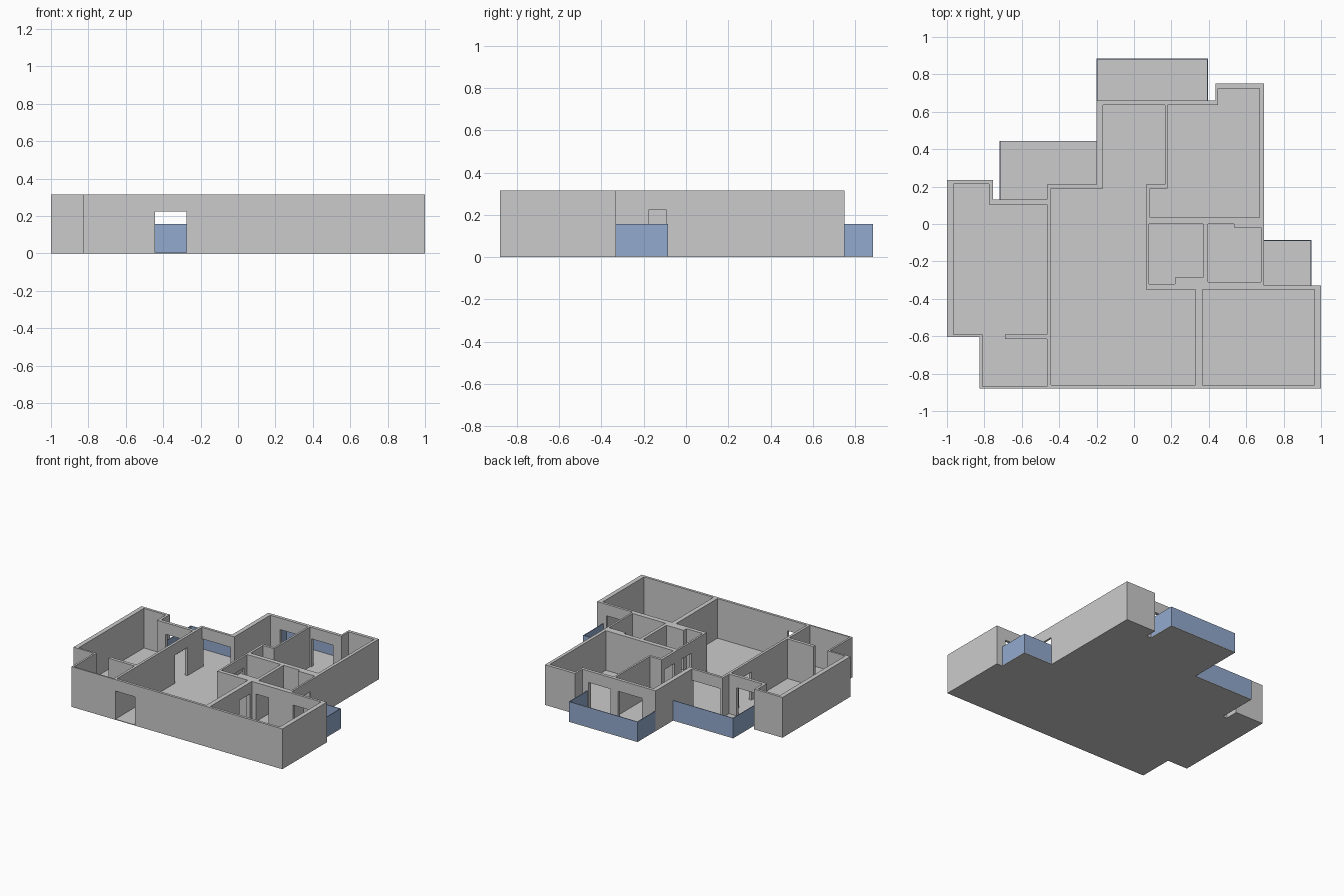
import bpy, bmesh

if "Cube" in bpy.data.objects:
    bpy.data.objects.remove(bpy.data.objects["Cube"])

FLOOR, TOP, DOOR, RAIL = 0.005, 0.315, 0.225, 0.158


def plan_solid(name, loops, z0, z1):
    """Extrude a flat plan; inner loops become holes."""
    cu = bpy.data.curves.new(name + "_plan", 'CURVE')
    cu.dimensions = '2D'
    cu.fill_mode = 'BOTH'
    cu.extrude = (z1 - z0) / 2
    for pts in loops:
        sp = cu.splines.new('POLY')
        sp.points.add(len(pts) - 1)
        for p, (x, y) in zip(sp.points, pts):
            p.co = (x, y, 0, 1)
        sp.use_cyclic_u = True
    tmp = bpy.data.objects.new(name + "_tmp", cu)
    bpy.context.collection.objects.link(tmp)
    dg = bpy.context.evaluated_depsgraph_get()
    me = bpy.data.meshes.new_from_object(tmp.evaluated_get(dg))
    bpy.data.objects.remove(tmp)
    bm = bmesh.new()
    bm.from_mesh(me)
    bmesh.ops.remove_doubles(bm, verts=bm.verts, dist=1e-4)
    bmesh.ops.translate(bm, verts=bm.verts, vec=(0, 0, (z0 + z1) / 2))
    bmesh.ops.recalc_face_normals(bm, faces=bm.faces)
    for f in bm.faces:
        f.smooth = False
    bm.to_mesh(me)
    bm.free()
    me.name = name
    me.materials.clear()
    ob = bpy.data.objects.new(name, me)
    bpy.context.collection.objects.link(ob)
    return ob


def rect(x0, x1, y0, y1):
    return [(x0, y0), (x1, y0), (x1, y1), (x0, y1)]


# Building outline and rooms
outline = [(-1, .235), (-.755, .235), (-.755, .13), (-.465, .13), (-.465, .21),
           (-.2, .21), (-.2, .66), (.435, .66), (.435, .75), (.695, .75),
           (.695, -.33), (1, -.33), (1, -.88), (-.825, -.88), (-.825, -.605), (-1, -.605)]
left_room = [(-.965, .215), (-.775, .215), (-.775, .105), (-.465, .105), (-.465, -.59),
             (-.69, -.59), (-.69, -.615), (-.465, -.615), (-.465, -.87), (-.81, -.87),
             (-.81, -.59), (-.965, -.59)]
hall = [(-.445, -.86), (.33, -.86), (.33, -.35), (.065, -.35), (.065, .21), (.165, .21),
        (.165, .635), (-.165, .635), (-.165, .19), (-.445, .19)]
back_room = [(.18, .635), (.45, .635), (.45, .725), (.67, .725), (.67, .035),
             (.085, .035), (.085, .19), (.18, .19)]
bath_left = [(.08, 0), (.37, 0), (.37, -.285), (.22, -.285), (.22, -.32), (.08, -.32)]
bath_right = [(.395, 0), (.535, 0), (.535, -.02), (.68, -.02), (.68, -.31), (.395, -.31)]
front_room = rect(.365, .965, -.86, -.35)

walls = plan_solid("walls", [outline, left_room, hall, back_room, bath_left,
                             bath_right, front_room], FLOOR, TOP)

# Door openings: x0, x1, y0, y1
doors = [(-.445, -.275, -.9, -.84),     # entrance
         (-.444, -.2, .17, .23),        # hall to balcony
         (-.7, -.53, .09, .15),         # left room to balcony
         (-.08, .125, .62, .68),        # hall to back balcony
         (.19, .38, .62, .68),          # back room to back balcony
         (-.48, -.43, -.145, .01),      # left room
         (.05, .1, .05, .17),           # back room
         (.05, .1, -.16, -.04),         # left bath
         (.31, .38, -.5, -.37),         # front room
         (.4, .51, -.37, -.3),          # right bath
         (.72, .92, -.37, -.31),        # front room to side balcony
         (.66, .72, -.175, -.095)]      # right bath to side balcony
cutter = plan_solid("door_cutter", [rect(*d) for d in doors], -.05, DOOR)
mod = walls.modifiers.new("doors", 'BOOLEAN')
mod.operation = 'DIFFERENCE'
mod.solver = 'EXACT'
mod.object = cutter
dg = bpy.context.evaluated_depsgraph_get()
cut_mesh = bpy.data.meshes.new_from_object(walls.evaluated_get(dg))
walls.modifiers.clear()
walls.data = cut_mesh
bpy.data.objects.remove(cutter)

# Floor under rooms and balconies
plan_solid("floor", [[(-1, .235), (-.755, .235), (-.755, .13), (-.72, .13), (-.72, .445),
                      (-.2, .445), (-.2, .885), (.395, .885), (.395, .66), (.435, .66),
                      (.435, .75), (.695, .75), (.695, -.085), (.95, -.085), (.95, -.33),
                      (1, -.33), (1, -.88), (-.825, -.88), (-.825, -.605), (-1, -.605)]],
           0, FLOOR)

# Balcony parapets: thin blue walls along each open edge
blue = bpy.data.materials.new("parapet_blue")
blue.diffuse_color = (.29, .40, .62, 1)
blue.use_nodes = True
blue.node_tree.nodes["Principled BSDF"].inputs["Base Color"].default_value = blue.diffuse_color
T = .005
parapets = {
    "left_balcony": [(-.72, .13), (-.72, .445), (-.2, .445), (-.2, .445 - T),
                     (-.72 + T, .445 - T), (-.72 + T, .13)],
    "back_balcony": [(-.2, .66), (-.2, .885), (.395, .885), (.395, .66), (.395 - T, .66),
                     (.395 - T, .885 - T), (-.2 + T, .885 - T), (-.2 + T, .66)],
    "side_balcony": [(.695, -.085), (.95, -.085), (.95, -.33), (.95 - T, -.33),
                     (.95 - T, -.085 - T), (.695, -.085 - T)],
}
for name, pts in parapets.items():
    plan_solid(name + "_parapet", [pts], FLOOR, RAIL).data.materials.append(blue)
